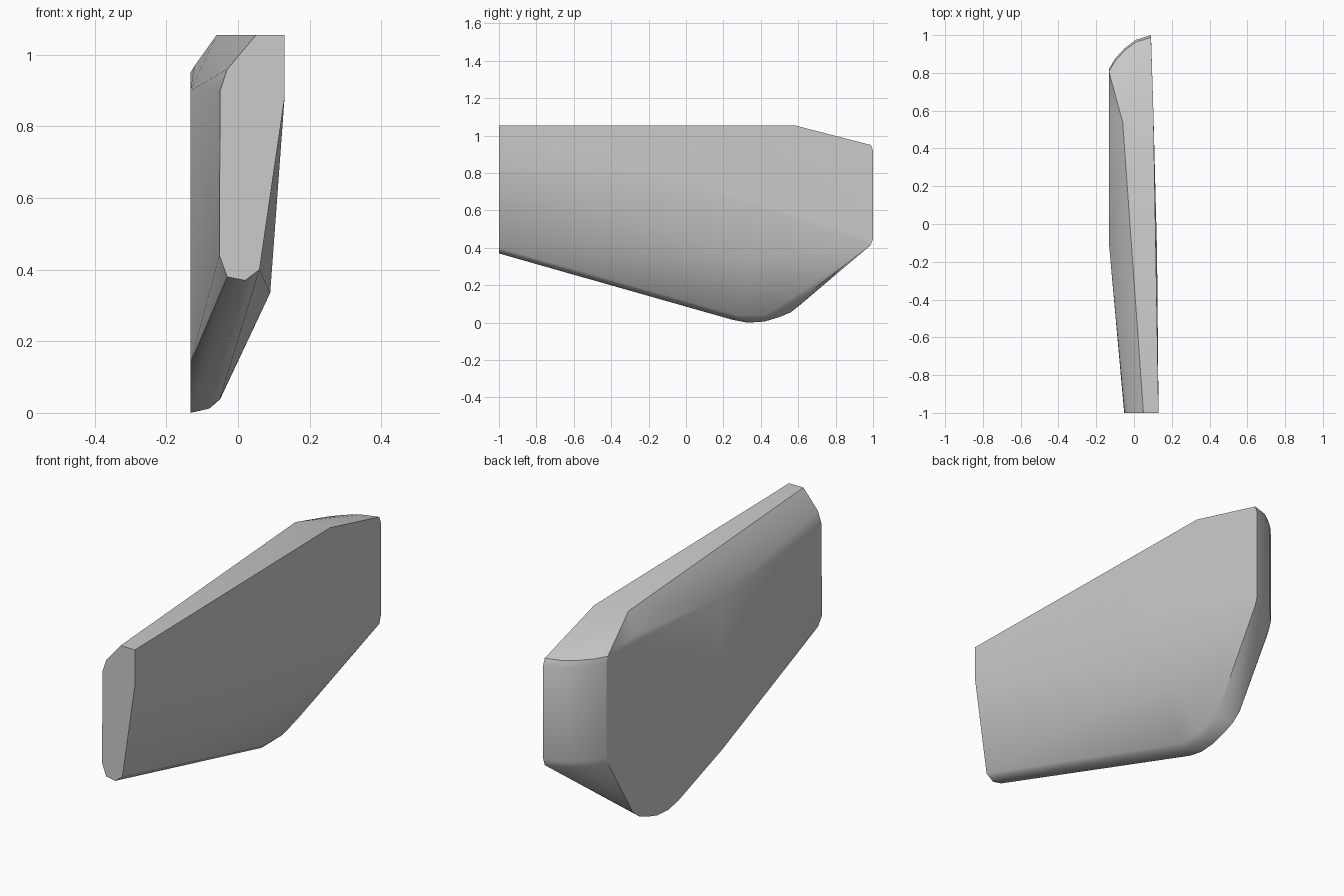
import bpy
import bmesh
import math

default_cube = bpy.data.objects.get("Cube")
if default_cube:
    bpy.data.objects.remove(default_cube, do_unlink=True)


def make_material(name, colour):
    material = bpy.data.materials.new(name)
    material.use_nodes = True
    material.diffuse_color = colour
    shader = material.node_tree.nodes["Principled BSDF"]
    shader.inputs["Base Color"].default_value = colour
    return material


def hull_object(name, points, material):
    """Wrap a tight convex skin around the section points."""
    mesh = bpy.data.meshes.new(name)
    bm = bmesh.new()
    for point in points:
        bm.verts.new(point)
    result = bmesh.ops.convex_hull(bm, input=bm.verts)
    spare = set(result["geom_interior"]) | set(result["geom_unused"])
    spare = [v for v in spare if isinstance(v, bmesh.types.BMVert) and v.is_valid]
    bmesh.ops.delete(bm, geom=spare, context="VERTS")
    bmesh.ops.dissolve_limit(bm, angle_limit=math.radians(0.3),
                             verts=bm.verts, edges=bm.edges)
    bmesh.ops.recalc_face_normals(bm, faces=bm.faces)
    bm.to_mesh(mesh)
    bm.free()
    mesh.materials.append(material)
    body = bpy.data.objects.new(name, mesh)
    bpy.context.collection.objects.link(body)
    return body


FLAT_SIDE = -0.133
TOP = 1.055

# Flat front end, as x and z
front_profile = [(-0.05, 0.9), (-0.03, 0.96), (0.05, TOP), (0.13, TOP), (0.13, 0.88),
                 (0.06, 0.4), (0.02, 0.37), (-0.03, 0.38), (-0.052, 0.44)]
points = [(x, -1, z) for x, z in front_profile]

# Rounded rear end, as x and y, with softened upper and lower rims
rear_curve = [(FLAT_SIDE, 0.82), (-0.1, 0.875), (-0.05, 0.93), (0.01, 0.975), (0.09, 1)]
for inset, low, high in [(0, 0.45, 0.92), (0.012, 0.415, 0.95)]:
    points += [(x, y - inset, z) for x, y in rear_curve for z in (low, high)]

# Flat side: rounded keel and upper edge, as y and z
keel = [(-0.1, 0.14), (0.18, 0.04), (0.25, 0.015), (0.33, 0),
        (0.42, 0.006), (0.5, 0.03), (0.56, 0.055), (0.61, 0.095)]
upper_edge = [(-0.1, 0.9), (0.3, 0.92)]
points += [(FLAT_SIDE, y, z) for y, z in keel + upper_edge]

# Keel rim turning up into the faceted side
points += [(-0.08, 0.3, 0.012), (-0.08, 0.42, 0.014),
           (-0.05, 0.27, 0.04), (-0.05, 0.42, 0.038), (-0.05, 0.54, 0.07)]

# Crown ridge, its bevel, and the bulge on the faceted side
points += [(-0.06, 0.54, TOP), (0.103, 0.58, TOP), (-0.122, 0.6, 0.968),
           (0.122, -0.15, 0.8), (0.09, 0.35, 0.335)]

grey = make_material("plain grey", (0.6, 0.6, 0.6, 1))
body = hull_object("faceted_body", points, grey)

# Soft curves with sharp creases
bpy.ops.object.select_all(action="DESELECT")
body.select_set(True)
bpy.context.view_layer.objects.active = body
bpy.ops.object.shade_smooth_by_angle(angle=math.radians(30))
